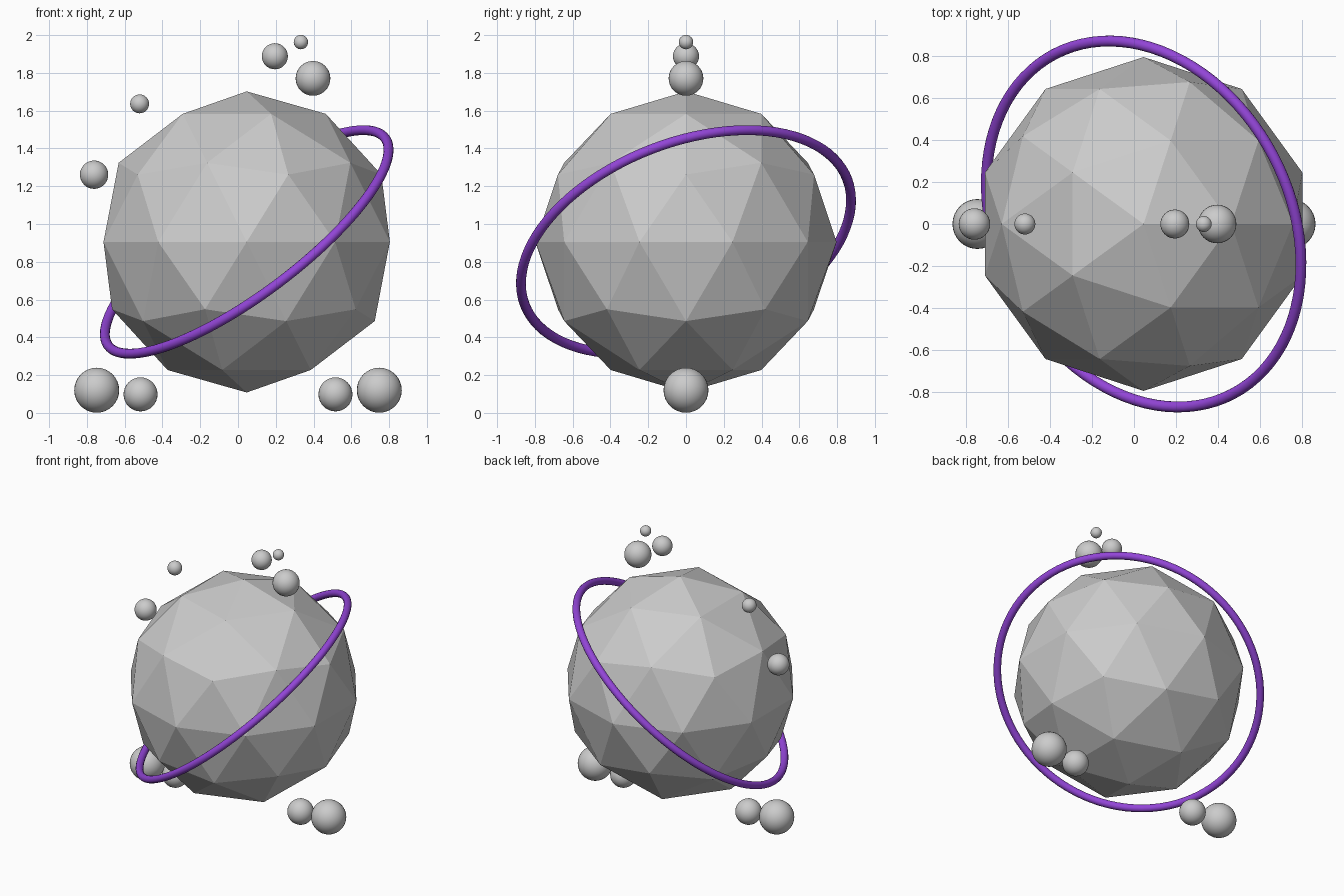
import bpy
from mathutils import Vector

# Remove the default cube
cube = bpy.data.objects.get("Cube")
if cube:
    bpy.data.objects.remove(cube, do_unlink=True)


def make_material(name, colour):
    mat = bpy.data.materials.new(name)
    mat.use_nodes = True
    mat.diffuse_color = colour
    mat.node_tree.nodes["Principled BSDF"].inputs["Base Color"].default_value = colour
    return mat


grey = make_material("light grey", (0.6, 0.6, 0.6, 1))
purple = make_material("purple", (0.29, 0.06, 0.68, 1))


def finish(name, mat, smooth):
    obj = bpy.context.object
    obj.name = name
    obj.data.materials.append(mat)
    if smooth:
        bpy.ops.object.shade_smooth()
    else:
        bpy.ops.object.shade_flat()
    return obj


centre = Vector((0.046, 0, 0.905))

# Faceted planet body
bpy.ops.mesh.primitive_ico_sphere_add(subdivisions=2, radius=0.797, location=centre)
finish("planet", grey, False)

# Tilted ring around the planet
ring_axis = Vector((-0.572, -0.30, 0.763))
tilt = ring_axis.to_track_quat('Z', 'Y').to_euler()
bpy.ops.mesh.primitive_torus_add(major_radius=0.916, minor_radius=0.026,
                                 major_segments=96, minor_segments=16,
                                 location=centre, rotation=tilt)
finish("ring", purple, True)


def ball(name, x, z, radius):
    bpy.ops.mesh.primitive_uv_sphere_add(segments=32, ring_count=16,
                                         radius=radius, location=(x, 0, z))
    finish(name, grey, True)


# Paired balls resting at the foot on each side
for side, sign in (("left", 1), ("right", -1)):
    ball("large_foot_ball_" + side, sign * 0.748, 0.12, 0.119)
    ball("small_foot_ball_" + side, sign * 0.516, 0.098, 0.09)

# Moons floating around the upper half
ball("side_moon", -0.762, 1.261, 0.075)
ball("shoulder_moon", -0.521, 1.636, 0.05)
ball("top_moon", 0.195, 1.888, 0.069)
ball("tiny_top_moon", 0.333, 1.963, 0.038)
ball("large_top_moon", 0.397, 1.771, 0.092)
